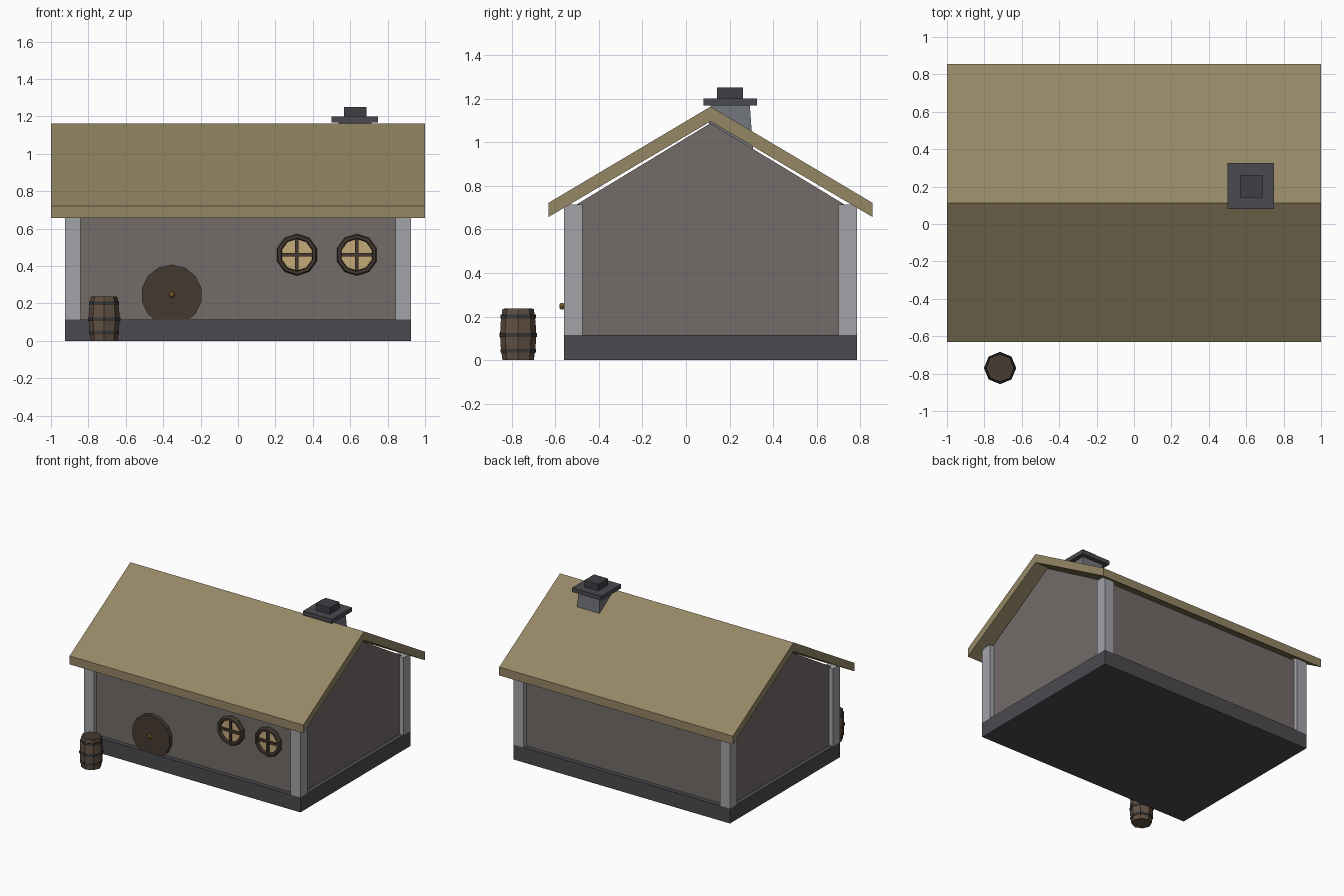
import bpy, bmesh, math
from mathutils import Vector

if "Cube" in bpy.data.objects:
    bpy.data.objects.remove(bpy.data.objects["Cube"])


def material(name, rgb):
    m = bpy.data.materials.new(name)
    m.diffuse_color = (*rgb, 1)
    m.use_nodes = True
    m.node_tree.nodes["Principled BSDF"].inputs["Base Color"].default_value = m.diffuse_color
    return m


THATCH = material("thatch", (0.30, 0.24, 0.13))
WALL = material("wall_plaster", (0.17, 0.15, 0.14))
POST = material("pale_stone", (0.36, 0.37, 0.39))
BASE = material("dark_stone", (0.07, 0.07, 0.08))
STACK = material("chimney_stone", (0.16, 0.17, 0.19))
POT = material("chimney_pot", (0.05, 0.05, 0.06))
WOOD = material("dark_wood", (0.06, 0.042, 0.032))
STAVE = material("barrel_wood", (0.12, 0.08, 0.055))
IRON = material("iron", (0.04, 0.04, 0.04))
GLASS = material("warm_glass", (0.55, 0.40, 0.19))
BRASS = material("brass", (0.30, 0.17, 0.04))


def finish(name, bm, mat):
    bmesh.ops.recalc_face_normals(bm, faces=bm.faces[:])
    me = bpy.data.meshes.new(name)
    bm.to_mesh(me)
    bm.free()
    me.materials.append(mat)
    ob = bpy.data.objects.new(name, me)
    bpy.context.collection.objects.link(ob)
    return ob


def box(name, x, y, z, mat, top=1.0):
    """Box from (min, max) ranges; top scales the upper face."""
    cx, cy = sum(x) / 2, sum(y) / 2
    bm = bmesh.new()
    bmesh.ops.create_cube(bm, size=1)
    for v in bm.verts:
        s = top if v.co.z > 0 else 1
        v.co = (cx + v.co.x * (x[1] - x[0]) * s, cy + v.co.y * (y[1] - y[0]) * s,
                z[1] if v.co.z > 0 else z[0])
    return finish(name, bm, mat)


def prism(name, yz, x0, x1, mat):
    """Extrude a closed y-z outline along x."""
    bm = bmesh.new()
    f = bm.faces.new([bm.verts.new((x0, y, z)) for y, z in yz])
    ext = bmesh.ops.extrude_face_region(bm, geom=[f])["geom"]
    bmesh.ops.translate(bm, vec=(x1 - x0, 0, 0),
                        verts=[g for g in ext if isinstance(g, bmesh.types.BMVert)])
    return finish(name, bm, mat)


def lathe(name, profile, centre, sides, mat, front=False, closed=False, turn=0.0):
    """Revolve (radius, height); front=True points the axis toward -y."""
    bm = bmesh.new()
    rings = []
    for r, h in profile:
        ring = []
        for i in range(sides):
            a = turn + 2 * math.pi * i / sides
            u, v = r * math.cos(a), r * math.sin(a)
            p = Vector((u, -h, v)) if front else Vector((u, v, h))
            ring.append(bm.verts.new(p + Vector(centre)))
        rings.append(ring)
    pairs = list(zip(rings, rings[1:]))
    if closed:
        pairs.append((rings[-1], rings[0]))
    else:
        bm.faces.new(rings[0])
        bm.faces.new(rings[-1])
    for a, b in pairs:
        for i in range(sides):
            j = (i + 1) % sides
            bm.faces.new((a[i], a[j], b[j], b[i]))
    return finish(name, bm, mat)


# Body: plinth, gabled walls, corner posts
box("plinth", (-0.926, 0.926), (-0.56, 0.785), (0, 0.115), BASE)
prism("walls", [(-0.525, 0.1), (0.75, 0.1), (0.75, 0.70), (0.1125, 1.087), (-0.525, 0.70)],
      -0.89, 0.89, WALL)
for sx, xs in (("left", (-0.926, -0.842)), ("right", (0.842, 0.926))):
    for sy, ys in (("front", (-0.56, -0.475)), ("back", (0.70, 0.785))):
        box(f"{sy}_{sx}_post", xs, ys, (0.115, 0.715), POST)

# Roof
prism("roof", [(-0.63, 0.657), (-0.63, 0.722), (0.1125, 1.163), (0.855, 0.722),
               (0.855, 0.657), (0.1125, 1.095)], -1, 1, THATCH)

# Chimney
box("chimney_stack", (0.52, 0.73), (0.095, 0.31), (0.93, 1.17), STACK, top=0.84)
box("chimney_cap", (0.5, 0.748), (0.08, 0.325), (1.168, 1.2), BASE)
box("chimney_pot", (0.567, 0.687), (0.142, 0.262), (1.2, 1.25), POT)

# Round door with knob
lathe("round_door", [(0.163, 0), (0.163, 0.042)], (-0.355, -0.516, 0.245), 14, WOOD,
      front=True, turn=math.pi / 2)
lathe("door_knob", [(0.009, 0), (0.018, 0.01), (0.018, 0.018), (0.009, 0.026)],
      (-0.355, -0.555, 0.247), 6, BRASS, front=True)

# Round windows
for n, x in (("left", 0.315), ("right", 0.635)):
    c = (x, -0.52, 0.46)
    lathe(f"{n}_window_frame", [(0.112, 0), (0.112, 0.026), (0.105, 0.036), (0.09, 0.036),
          (0.085, 0.026), (0.085, 0)], c, 10, WOOD, front=True, closed=True, turn=math.pi / 2)
    lathe(f"{n}_window_glass", [(0.09, 0), (0.09, 0.014)], c, 10, GLASS,
          front=True, turn=math.pi / 2)
    box(f"{n}_window_upright_bar", (x - 0.009, x + 0.009), (-0.55, -0.53), (0.375, 0.545), WOOD)
    box(f"{n}_window_cross_bar", (x - 0.085, x + 0.085), (-0.549, -0.53), (0.451, 0.469), WOOD)

# Barrel: staves, lid and hoops
B = (-0.716, -0.77, 0)
lathe("barrel_body", [(0.072, 0), (0.08, 0.06), (0.083, 0.117), (0.08, 0.175), (0.072, 0.234)],
      B, 8, STAVE)
lathe("barrel_lid", [(0.066, 0.23), (0.066, 0.236)], B, 8, WOOD)
for n, z, r in (("lower", 0.043, 0.081), ("middle", 0.115, 0.0865), ("upper", 0.2, 0.081)):
    lathe(f"barrel_{n}_hoop", [(r, z - 0.009), (r, z + 0.009), (r - 0.012, z + 0.009),
          (r - 0.012, z - 0.009)], B, 8, IRON, closed=True)
